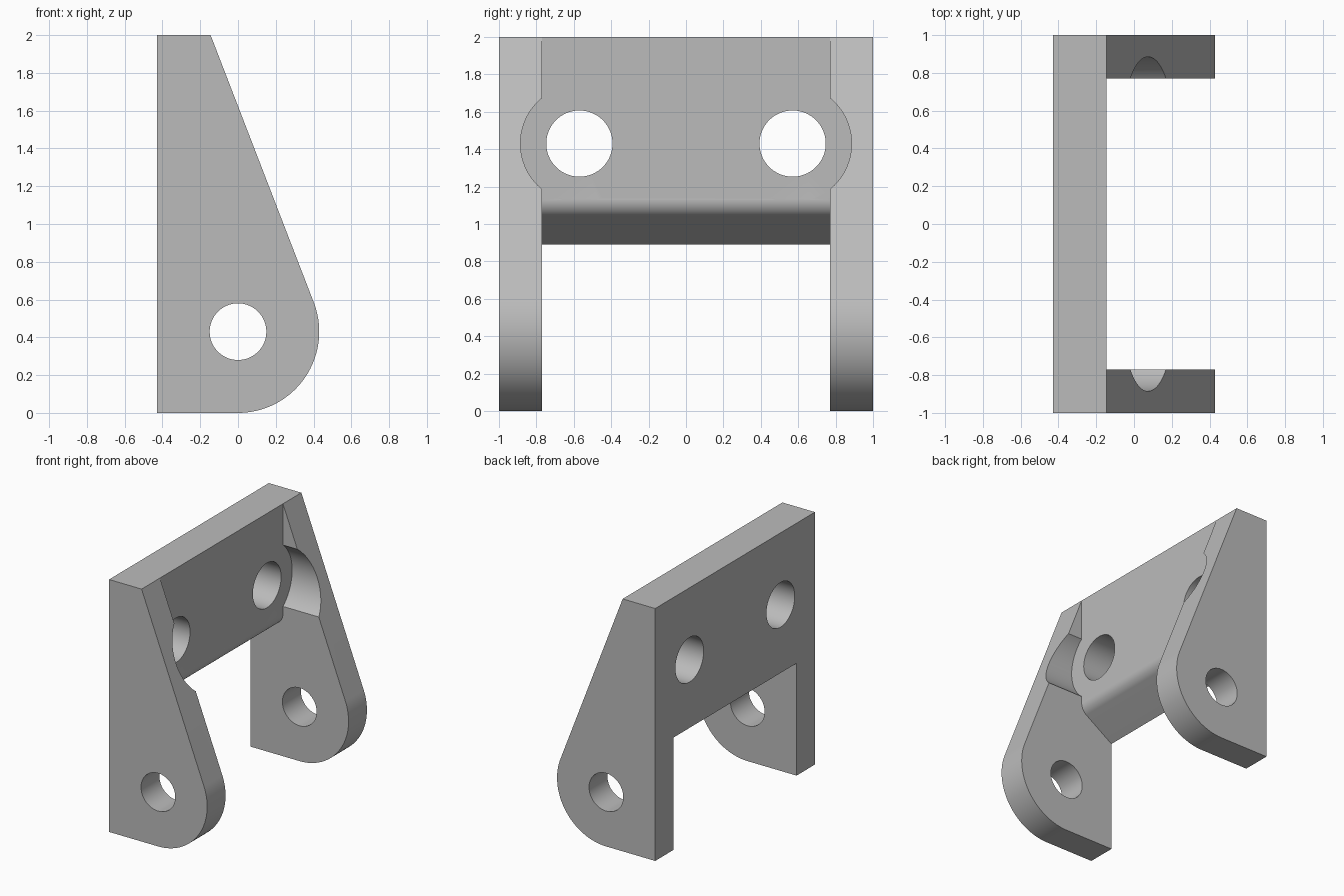
import bpy, bmesh
from math import cos, sin, pi, atan2, hypot, acos, tan
from mathutils import Vector, Matrix

if "Cube" in bpy.data.objects:
    bpy.data.objects.remove(bpy.data.objects["Cube"])

grey = bpy.data.materials.new("plain grey")
grey.use_nodes = True
GREY = (0.5, 0.5, 0.5, 1)
grey.diffuse_color = GREY
grey.node_tree.nodes["Principled BSDF"].inputs["Base Color"].default_value = GREY

BACK, FACE, R, TOP = -0.43, -0.145, 0.43, 2.0   # R: lug radius and pin height
INNER = 0.77                                    # inner face of the side plates


def add_object(name, bm):
    bmesh.ops.recalc_face_normals(bm, faces=bm.faces)
    mesh = bpy.data.meshes.new(name)
    bm.to_mesh(mesh)
    bm.free()
    mesh.materials.append(grey)
    obj = bpy.data.objects.new(name, mesh)
    bpy.context.collection.objects.link(obj)
    return obj


def extrude_profile(name, points, half_width):
    """Extrude an x-z outline along y, symmetrically."""
    bm = bmesh.new()
    face = bm.faces.new([bm.verts.new((x, -half_width, z)) for x, z in points])
    out = bmesh.ops.extrude_face_region(bm, geom=[face])
    verts = [g for g in out["geom"] if isinstance(g, bmesh.types.BMVert)]
    bmesh.ops.translate(bm, verts=verts, vec=(0, 2 * half_width, 0))
    return add_object(name, bm)


def rod(name, radius, length, centre, axis):
    bm = bmesh.new()
    turn = Vector((0, 0, 1)).rotation_difference(Vector(axis)).to_matrix().to_4x4()
    bmesh.ops.create_cone(bm, cap_ends=True, segments=96, radius1=radius, radius2=radius,
                          depth=length, matrix=Matrix.Translation(centre) @ turn)
    return add_object(name, bm)


def arc(cx, cz, r, start, end, steps):
    return [(cx + r * cos(start + (end - start) * i / steps),
             cz + r * sin(start + (end - start) * i / steps)) for i in range(steps + 1)]


# Side outline: round lug at the bottom, straight edge tangent to it up to the top
dx, dz = FACE, TOP - R
tangent = atan2(dz, dx) - acos(R / hypot(dx, dz))
outline = [(FACE, TOP), (BACK, TOP), (BACK, 0)] + arc(0, R, R, -pi / 2, tangent, 48)
bracket = extrude_profile("bracket", outline, 1.0)

# Space between the side plates: leaves the back plate with a sloped, rounded lower edge
slope, fillet = 0.575, 0.1
corner_z = 0.89 + (FACE - BACK) * tan(slope)
setback = fillet * tan((pi / 2 - slope) / 2)
bend = arc(FACE - fillet, corner_z + setback, fillet, 0, slope - pi / 2, 12)
gap = [(1, -0.5), (1, 2.5), (FACE, 2.5)] + bend + [
    (BACK - 0.2, 0.89 - 0.2 * tan(slope)), (BACK - 0.2, -0.5)]
cutters = [extrude_profile("gap_cutter", gap, INNER)]

# Pin hole through both lugs
cutters.append(rod("pin_hole_cutter", 0.15, 3, (0, 0, R), (0, 1, 0)))

# Bolt holes with round tool clearance cut into the side plates
for side, word in ((1, "back"), (-1, "front")):
    cutters.append(rod(word + "_clearance_cutter", 0.315, 1, (FACE + 0.5, side * 0.57, 1.43), (1, 0, 0)))
    cutters.append(rod(word + "_bolt_cutter", 0.177, 2, (0, side * 0.57, 1.43), (1, 0, 0)))

bpy.context.view_layer.objects.active = bracket
for cutter in cutters:
    cutter.hide_render = True
    mod = bracket.modifiers.new(cutter.name, "BOOLEAN")
    mod.operation, mod.solver, mod.object = "DIFFERENCE", "EXACT", cutter
    bpy.ops.object.modifier_apply(modifier=mod.name)
for cutter in cutters:
    bpy.data.objects.remove(cutter)

for obj in bpy.context.selected_objects:
    obj.select_set(False)
bracket.select_set(True)
bpy.ops.object.shade_smooth_by_angle(angle=0.5)
